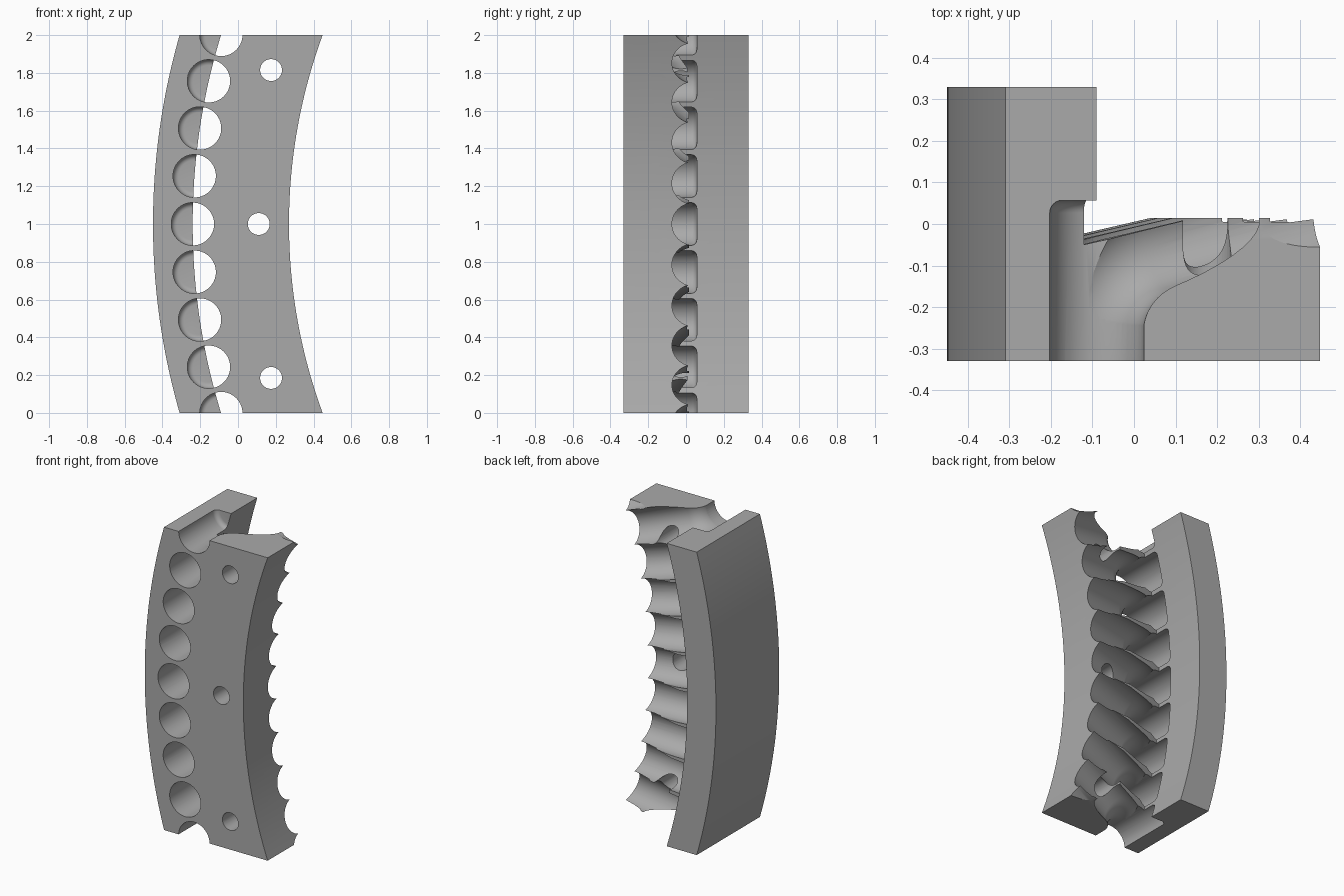
import bpy, bmesh, math
from mathutils import Vector

if "Cube" in bpy.data.objects:
    bpy.data.objects.remove(bpy.data.objects["Cube"])

CX = 3.17            # centre of the ring the segment is cut from
R_HOLE = 3.41        # radius on which the channels are spaced
STEP = 0.0746        # angle between channels

grey = bpy.data.materials.new("steel grey")
grey.use_nodes = True
grey.diffuse_color = (0.40, 0.40, 0.40, 1)
grey.node_tree.nodes["Principled BSDF"].inputs["Base Color"].default_value = (0.40, 0.40, 0.40, 1)


def make_object(name, bm):
    bmesh.ops.recalc_face_normals(bm, faces=bm.faces)
    mesh = bpy.data.meshes.new(name)
    bm.to_mesh(mesh)
    bm.free()
    mesh.materials.append(grey)
    obj = bpy.data.objects.new(name, mesh)
    bpy.context.collection.objects.link(obj)
    return obj


def bridge(bm, rings, closed=True):
    """Skin a list of vertex rings and cap both ends."""
    n = len(rings[0])
    for a, b in zip(rings, rings[1:]):
        for i in range(n):
            j = (i + 1) % n
            bm.faces.new((a[i], a[j], b[j], b[i]))
    bm.faces.new(rings[0])
    bm.faces.new(rings[-1])


def sweep(bm, origin, angle, stations, sides=48):
    """Round cutter; stations are (inward distance, y, tilt, radius)."""
    u = Vector((math.cos(angle), 0, -math.sin(angle)))
    v = Vector((0, 1, 0))
    b = Vector((math.sin(angle), 0, math.cos(angle)))
    rings = []
    for d, y, tilt, rad in stations:
        n = u * math.cos(tilt) - v * math.sin(tilt)
        c = origin + u * d + v * y
        ring = []
        for k in range(sides):
            t = 2 * math.pi * (k + 0.5) / sides
            ring.append(bm.verts.new(c + (n * math.cos(t) + b * math.sin(t)) * rad))
        rings.append(ring)
    bridge(bm, rings)


# Ring segment: wall and sloped inner plate, ends cut flat at z = 0 and z = 2
profile = [(3.62, -0.33), (3.62, 0.33), (3.41, 0.33), (3.41, -0.05),
           (3.13, 0.015), (2.90, 0.015), (2.90, -0.33)]
SEGS = 48
bm = bmesh.new()
rings = []
for s in range(SEGS + 1):
    t = 2 * s / SEGS - 1
    ring = []
    for r, y in profile:
        a = math.asin(1 / r) * t
        ring.append(bm.verts.new((CX - r * math.cos(a), y, 1 + r * math.sin(a))))
    rings.append(ring)
bridge(bm, rings)
body = make_object("ring_segment", bm)

# Straight bores, ending in a filleted flat bottom in the outer wall
RB, FIL, TOP = 0.1135, 0.03, 0.057
bore = [(0, -0.4, 0, RB)]
for k in range(7):
    q = math.pi / 2 * k / 6
    bore.append((0, TOP - FIL + FIL * math.sin(q), 0, RB - FIL + FIL * math.cos(q)))

# Bent channels, turning from the bore towards the ring centre
RT, BEND, Y0, TURN = 0.1125, 0.213, -0.258, math.radians(75)
channel = [(0, Y0 - 0.04, 0, RT)]
for k in range(15):
    p = TURN * k / 14
    channel.append((BEND * (1 - math.cos(p)), Y0 + BEND * math.sin(p), p, RT))
d, y = channel[-1][:2]
run = 0.6 - d
channel.append((0.6, y + run / math.tan(TURN), TURN, RT))

bores, even, odd, screws = (bmesh.new() for _ in range(4))
for i in range(-5, 6):
    a = i * STEP
    o = Vector((CX - R_HOLE * math.cos(a), 0, 1 + R_HOLE * math.sin(a)))
    sweep(bores, o, a, bore)
    sweep(odd if i % 2 else even, o, a, channel)

# Screw holes through the plate
for x, z in ((0.11, 1.0), (0.175, 1.815), (0.175, 0.185)):
    sweep(screws, Vector((x, 0, z)), 0, [(0, -0.4, 0, 0.058), (0, 0.25, 0, 0.058)], 40)

# Cut everything out of the segment
bpy.context.view_layer.objects.active = body
body.select_set(True)
for name, cut in (("bore_cutter", bores), ("channel_cutter_a", even),
                  ("channel_cutter_b", odd), ("screw_cutter", screws)):
    cutter = make_object(name, cut)
    cutter.hide_render = True
    mod = body.modifiers.new(name, 'BOOLEAN')
    mod.operation = 'DIFFERENCE'
    mod.solver = 'EXACT'
    mod.object = cutter
    bpy.ops.object.modifier_apply(modifier=mod.name)
    bpy.data.objects.remove(cutter)

bpy.ops.object.select_all(action='DESELECT')
body.select_set(True)
bpy.ops.object.shade_smooth_by_angle(angle=math.radians(25))
